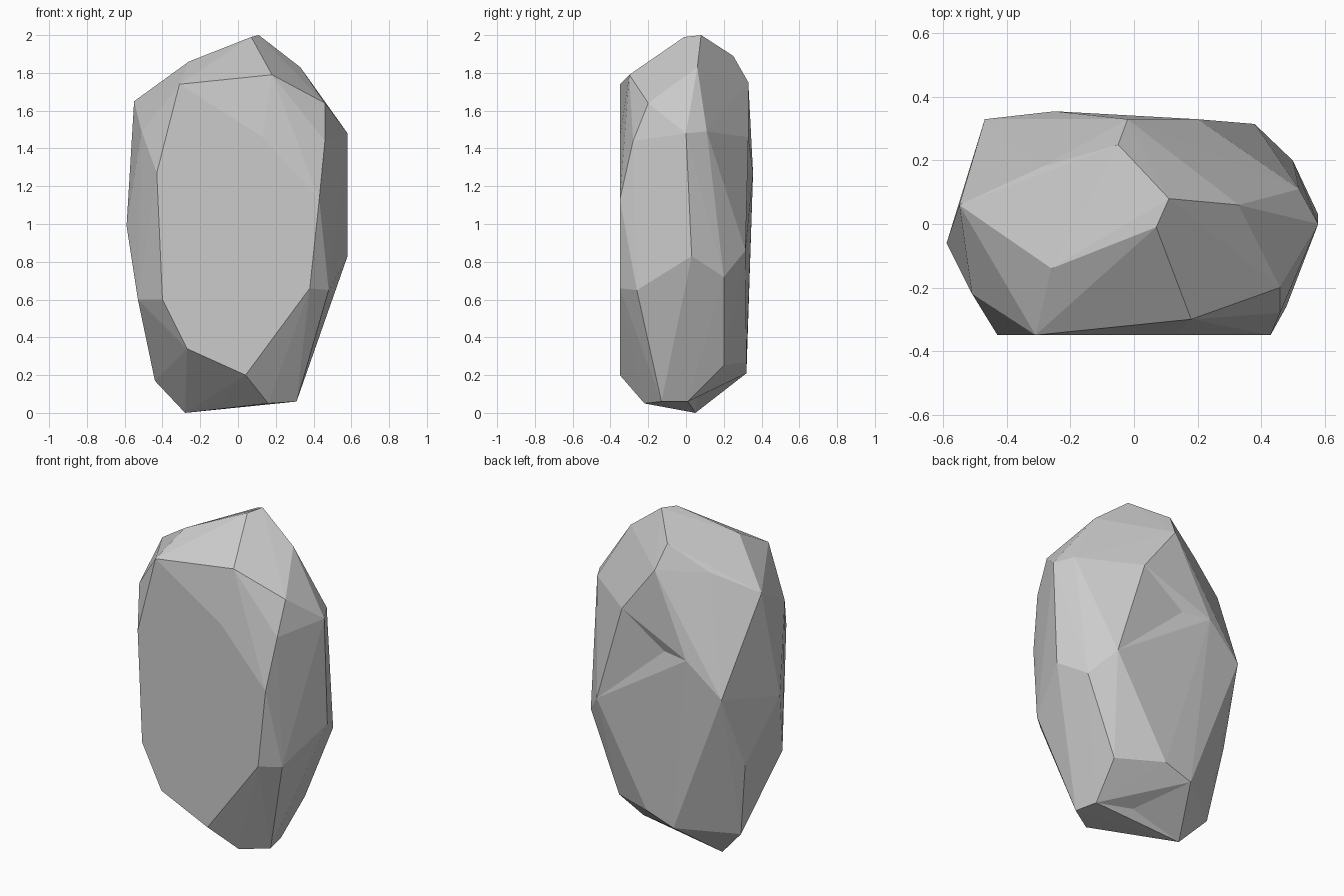
import bpy
import bmesh
from mathutils import Vector
from mathutils.bvhtree import BVHTree

default_cube = bpy.data.objects.get("Cube")
if default_cube:
    bpy.data.objects.remove(default_cube, do_unlink=True)

UNIT = 0.01  # corner positions are in hundredths


def corner(values):
    return Vector(values) * UNIT


# Corners of the boulder, grouped by the side they shape
crown = [(7, -1, 199), (11, 8, 200), (-26, -14, 186), (18, -30, 179), (33, 6, 183),
         (-5, 25, 189), (-29, 18, 175), (-55, 6, 165), (46, -20, 164), (-2, 33, 175)]
front_face = [(-31, -35, 174), (13, -35, 146), (-43, -35, 127), (-40, -35, 60),
              (-27, -35, 34), (4, -35, 20), (38, -35, 66), (43, -35, 113), (46, -28, 144)]
left_side = [(58, 0, 148), (52, 11, 149), (58, 3, 83), (50, 20, 72), (48, -26, 65)]
right_side = [(-51, -22, 149), (-59, -6, 99), (-53, -17, 60), (-51, 16, 63)]
back_face = [(20, 33, 146), (-25, 35.5, 127), (-47, 33, 108), (38, 31.5, 86), (-30, 32, 66)]
underside = [(-44, 10, 17), (-28, 5, 0), (-14, 32, 21), (4, 32, 27), (31, 20, 25),
             (28, 1, 6), (31, -13, 6), (16, -22, 5), (-8, -12, 6)]

# Shallow hollows pressed into the back and the underside
hollows = [(-8, 32, 127), (6, 6, 8)]


def wrap_hull(bm, groups):
    """Stretch a faceted skin over all corner groups."""
    for group in groups:
        for values in group:
            bm.verts.new(corner(values))
    result = bmesh.ops.convex_hull(bm, input=bm.verts[:])
    unused = {v for key in ("geom_interior", "geom_unused") for v in result[key]
              if isinstance(v, bmesh.types.BMVert) and not v.link_faces}
    bmesh.ops.delete(bm, geom=list(unused), context="VERTS")


def press_hollow(bm, values):
    """Split the nearest facet and push its middle to the hollow point."""
    point = corner(values)
    bm.faces.ensure_lookup_table()
    index = BVHTree.FromBMesh(bm).find_nearest(point)[2]
    poked = bmesh.ops.poke(bm, faces=[bm.faces[index]])
    poked["verts"][0].co = point
    bm.faces.index_update()


def make_material(name, colour):
    material = bpy.data.materials.new(name)
    material.use_nodes = True
    material.diffuse_color = colour
    shader = next(n for n in material.node_tree.nodes if n.type == "BSDF_PRINCIPLED")
    shader.inputs["Base Color"].default_value = colour
    return material


# Boulder body
bm = bmesh.new()
wrap_hull(bm, [crown, front_face, left_side, right_side, back_face, underside])
for values in hollows:
    press_hollow(bm, values)
bmesh.ops.recalc_face_normals(bm, faces=bm.faces[:])
for face in bm.faces:
    face.smooth = False

mesh = bpy.data.meshes.new("boulder")
bm.to_mesh(mesh)
bm.free()
boulder = bpy.data.objects.new("boulder", mesh)
bpy.context.collection.objects.link(boulder)

# Single stone colour
mesh.materials.append(make_material("light grey stone", (0.6, 0.6, 0.6, 1)))
